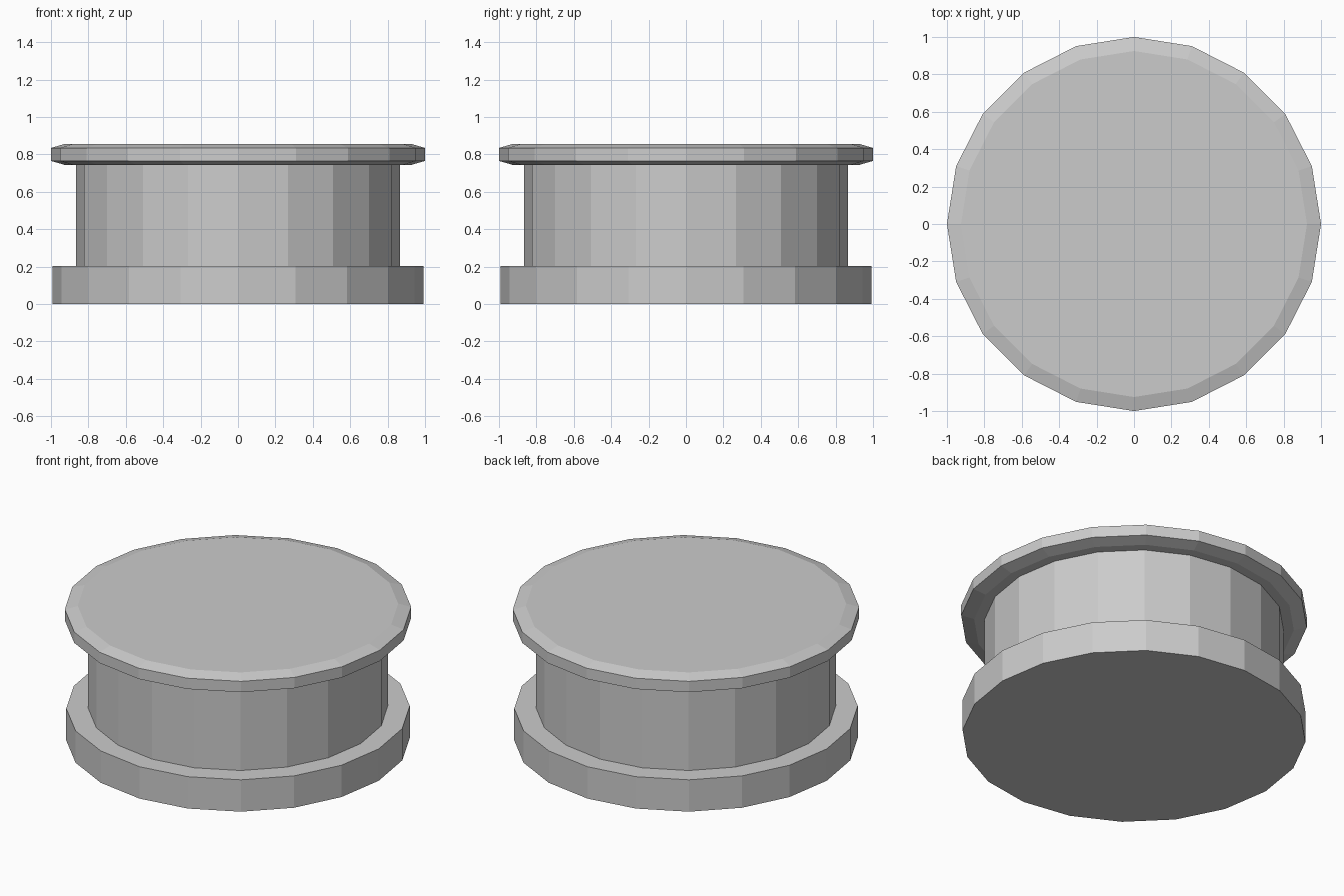
import bpy
import bmesh
from math import cos, sin, tau

if "Cube" in bpy.data.objects:
    bpy.data.objects.remove(bpy.data.objects["Cube"])

SIDES = 20


def turned(name, profile):
    """Closed, flat-shaded turned part from (radius, z) points, bottom to top."""
    bm = bmesh.new()
    rings = [[bm.verts.new((r * cos(tau * i / SIDES), r * sin(tau * i / SIDES), z))
              for i in range(SIDES)] for r, z in profile]
    for low, high in zip(rings, rings[1:]):
        for i in range(SIDES):
            j = (i + 1) % SIDES
            bm.faces.new((low[i], low[j], high[j], high[i]))
    bm.faces.new(rings[0][::-1])
    bm.faces.new(rings[-1])
    mesh = bpy.data.meshes.new(name)
    bm.to_mesh(mesh)
    bm.free()
    obj = bpy.data.objects.new(name, mesh)
    bpy.context.collection.objects.link(obj)
    return obj


# Wide foot, narrower drum, and lid with chamfered rims
turned("base", [(0.992, 0), (0.992, 0.203)])
turned("drum", [(0.865, 0.203), (0.865, 0.743)])
turned("lid", [(0.925, 0.743), (1, 0.765), (1, 0.834), (0.925, 0.856)])
